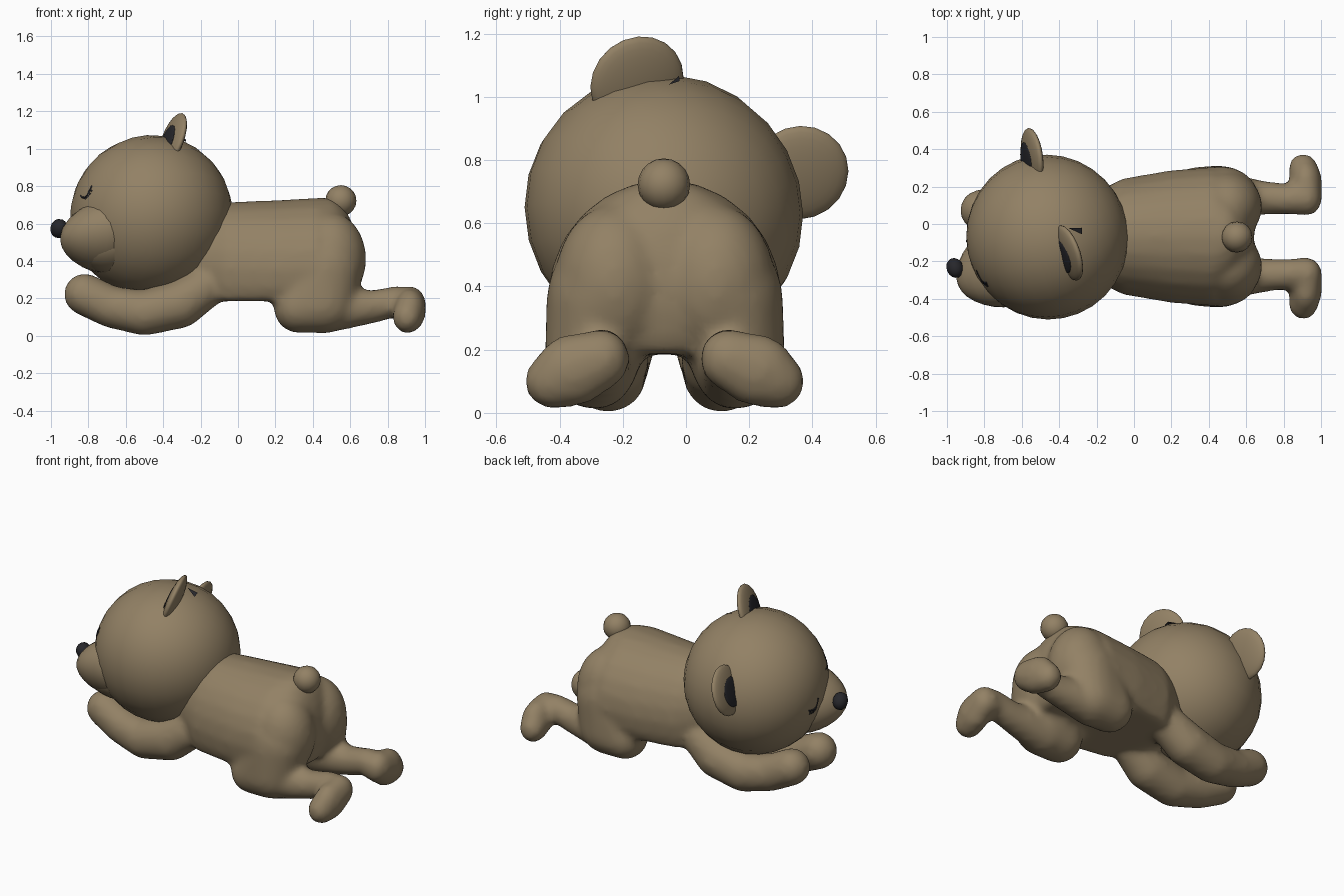
import bpy, bmesh, math
from mathutils import Matrix, Vector

if "Cube" in bpy.data.objects:
    bpy.data.objects.remove(bpy.data.objects["Cube"])


def material(name, rgb):
    m = bpy.data.materials.new(name)
    m.use_nodes = True
    m.diffuse_color = (*rgb, 1)
    m.node_tree.nodes["Principled BSDF"].inputs["Base Color"].default_value = (*rgb, 1)
    return m


fur = material("brown_fur", (0.29, 0.22, 0.13))
black = material("soft_black", (0.02, 0.02, 0.024))
MID_Y = -0.067
BELLY_Z = 0.185


def make_object(name, bm, mat):
    mesh = bpy.data.meshes.new(name)
    bm.to_mesh(mesh)
    bm.free()
    mesh.materials.append(mat)
    mesh.polygons.foreach_set("use_smooth", [True] * len(mesh.polygons))
    ob = bpy.data.objects.new(name, mesh)
    bpy.context.collection.objects.link(ob)
    return ob


def frame(right, up, normal, origin):
    m = Matrix((right, up, normal)).transposed().to_4x4()
    m.translation = origin
    return m


def ellipsoid(name, matrix, radii, mat, segs=20, rings=12, taper=0.0):
    """Ellipsoid whose pole is local z; taper narrows its front."""
    bm = bmesh.new()
    bmesh.ops.create_uvsphere(bm, u_segments=segs, v_segments=rings, radius=1)
    for v in bm.verts:
        k = 1 - taper * max(v.co.z, 0)
        v.co = Vector((v.co.x * radii[0] * k, v.co.y * radii[1] * k, v.co.z * radii[2]))
    bm.transform(matrix)
    return make_object(name, bm, mat)


def blob(bm, *balls, floor=0.0):
    """Convex hull around (x, sideways, z, rx, ry, rz) ellipsoids, flattened at the floor."""
    hull = bmesh.new()
    for x, y, z, rx, ry, rz in balls:
        points = bmesh.new()
        mat = Matrix.Translation((x, MID_Y + y, z)) @ Matrix.Diagonal((rx, ry, rz, 1))
        bmesh.ops.create_uvsphere(points, u_segments=20, v_segments=12, radius=1, matrix=mat)
        for v in points.verts:
            hull.verts.new((v.co.x, v.co.y, max(v.co.z, floor)))
        points.free()
    bmesh.ops.remove_doubles(hull, verts=hull.verts[:], dist=0.0001)
    bmesh.ops.convex_hull(hull, input=hull.verts[:])
    loose = [v for v in hull.verts if not v.link_faces]
    bmesh.ops.delete(hull, geom=loose, context="VERTS")
    bmesh.ops.recalc_face_normals(hull, faces=hull.faces[:])
    mesh = bpy.data.meshes.new("hull")
    hull.to_mesh(mesh)
    hull.free()
    bm.from_mesh(mesh)
    bpy.data.meshes.remove(mesh)


def limb(bm, side, points):
    balls = [(x, side * y, z, r, r, r) for x, y, z, r in points]
    for a, b in zip(balls, balls[1:]):
        blob(bm, a, b)


# Body with arms and legs, blended into one skin
bm = bmesh.new()
torso = [(-0.27, 0, 0.43, 0.08, 0.2, 0.2), (-0.06, 0, 0.36, 0.1, 0.31, 0.355),
         (0.2, 0, 0.355, 0.1, 0.355, 0.37), (0.42, 0, 0.36, 0.16, 0.372, 0.378),
         (0.47, 0, 0.41, 0.175, 0.29, 0.33)]
for a, b in zip(torso, torso[1:]):
    blob(bm, a, b, floor=BELLY_Z)
arm = [(-0.19, 0.17, 0.25, 0.115), (-0.31, 0.18, 0.17, 0.13), (-0.5, 0.18, 0.122, 0.122),
       (-0.68, 0.16, 0.155, 0.112), (-0.82, 0.14, 0.222, 0.112)]
leg = [(0.45, 0.22, 0.135, 0.125), (0.72, 0.205, 0.155, 0.088), (0.85, 0.2, 0.185, 0.082),
       (0.91, 0.2, 0.17, 0.09)]
for side in (-1, 1):
    # Buttock, thigh, then the limbs and the outward foot
    blob(bm, (0.495, side * 0.16, 0.41, 0.192, 0.19, 0.25), (0.4, side * 0.14, 0.4, 0.15, 0.2, 0.25))
    blob(bm, (0.32, side * 0.23, 0.15, 0.13, 0.14, 0.135), (0.45, side * 0.23, 0.17, 0.18, 0.15, 0.155),
         (0.47, side * 0.2, 0.36, 0.2, 0.175, 0.2))
    limb(bm, side, arm)
    limb(bm, side, leg)
    blob(bm, (0.925, side * 0.2, 0.17, 0.08, 0.09, 0.095), (0.92, side * 0.29, 0.135, 0.085, 0.12, 0.115),
         (0.905, side * 0.355, 0.1, 0.08, 0.09, 0.088))
body = make_object("body", bm, fur)
remesh = body.modifiers.new("blend", "REMESH")
remesh.mode = "VOXEL"
remesh.voxel_size = 0.02
remesh.use_smooth_shade = True
soft = body.modifiers.new("soften", "SMOOTH")
soft.factor = 0.5
soft.iterations = 9

# Tail
ellipsoid("tail", Matrix.Translation((0.55, -0.07, 0.722)), (0.083, 0.083, 0.083), fur, 16, 10)

# Head frame: local x across the face, y to the crown, z out of the face
across = Vector((0.3, -0.8, 0.53)).normalized()
face = Vector((-0.95, -0.27, -0.12))
face = (face - across * face.dot(across)).normalized()
crown = face.cross(across)
head = frame(across, crown, face, Vector((-0.463, -0.07, 0.639)))
ellipsoid("head", head, (0.446, 0.43, 0.433), fur, 24, 16)
ellipsoid("muzzle", head @ Matrix.Translation((0, -0.105, 0.31)), (0.23, 0.185, 0.235), fur, 24, 14, taper=0.2)
ellipsoid("chin", head @ Matrix.Translation((0, -0.185, 0.29)), (0.17, 0.12, 0.17), fur, 24, 14, taper=0.2)
nose = frame(across, crown, face, Vector((-0.957, -0.235, 0.573)))
ellipsoid("nose", nose, (0.057, 0.05, 0.045), black, 14, 8)

# Ears: thin discs with a dark pad on the inner face
for name, centre, normal in (("right_ear", (-0.35, -0.155, 1.045), (-0.9, -0.31, 0.34)),
                             ("left_ear", (-0.545, 0.36, 0.76), (-0.94, -0.12, 0.3))):
    n = Vector(normal).normalized()
    ear_x = (across - n * across.dot(n)).normalized()
    ear = frame(ear_x, n.cross(ear_x), n, Vector(centre))
    ellipsoid(name, ear, (0.155, 0.155, 0.037), fur, 20, 14)
    ellipsoid(name + "_inner", ear @ Matrix.Translation((0, -0.018, 0.031)), (0.092, 0.092, 0.009), black, 20, 8)

# Small dark patch at the base of the right ear
bm = bmesh.new()
bm.faces.new([bm.verts.new(p) for p in ((-0.35, -0.022, 1.066), (-0.278, -0.055, 1.038), (-0.278, -0.02, 1.05))])
make_object("ear_base_patch", bm, black)


# Closed eyes: a drooping lid line with short lashes
def on_face(s, u):
    return head @ Vector((s, u, 0.43 * math.sqrt(1 - (s / 0.446) ** 2 - (u / 0.43) ** 2)))


for name, side, out, drop in (("right_eye", 1, 0, 0.005), ("left_eye", -1, 0.028, 0.02)):
    curve = bpy.data.curves.new(name, "CURVE")
    curve.dimensions = "3D"
    curve.bevel_depth = 0.005
    curve.bevel_resolution = 1
    lid = [(0.135 + 0.05 * t / 4, 0.07 + 0.035 * (t / 4) ** 2) for t in range(-4, 5)]
    strokes = [lid] + [[lid[i], (lid[i][0] + 0.012, lid[i][1] - 0.02)] for i in (3, 4, 5, 6, 7)]
    for stroke in strokes:
        sp = curve.splines.new("POLY")
        sp.points.add(len(stroke) - 1)
        for p, (s, u) in zip(sp.points, stroke):
            p.co = (*on_face(side * (s + out), u - drop), 1)
    curve.materials.append(black)
    bpy.context.collection.objects.link(bpy.data.objects.new(name, curve))
